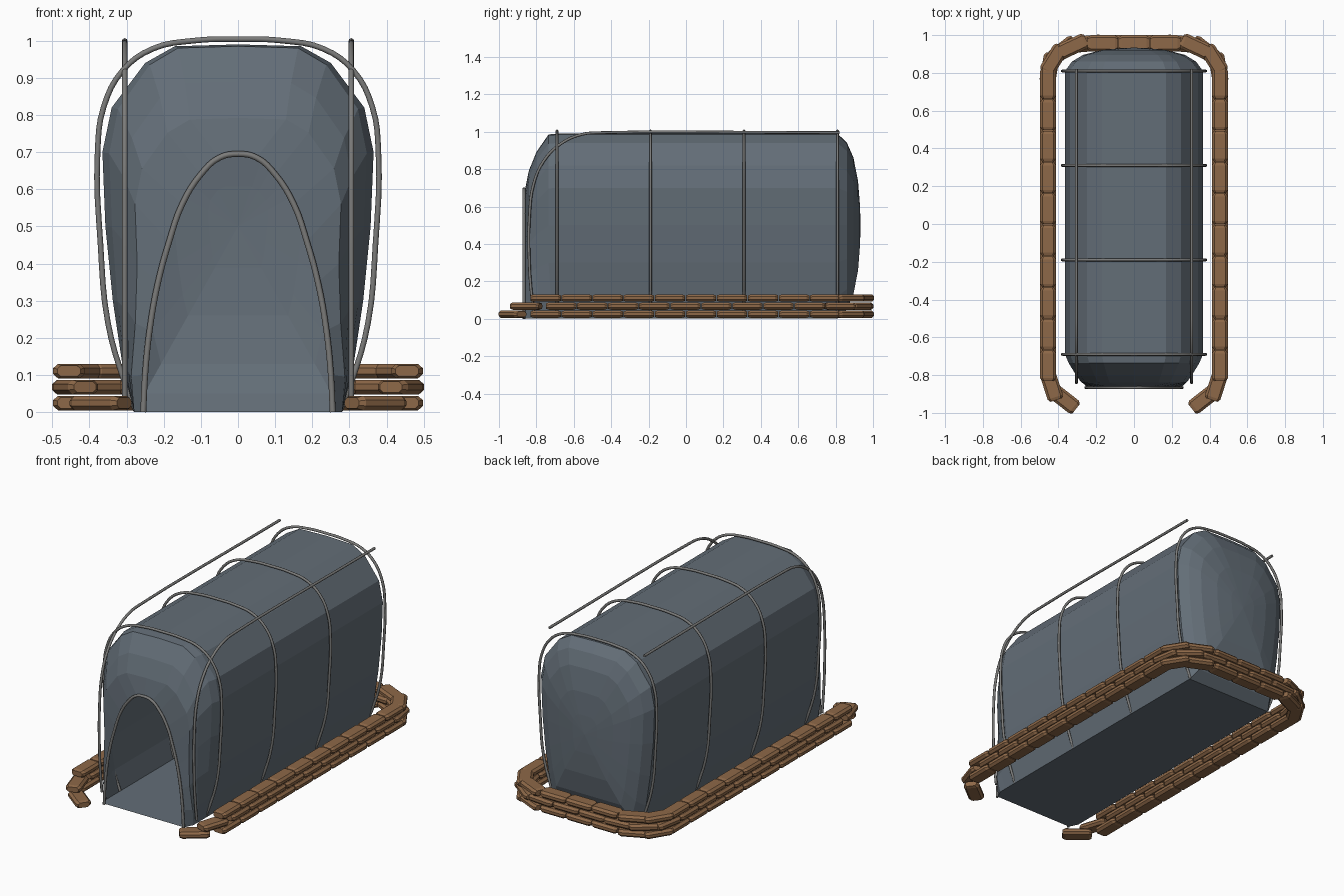
import bpy, bmesh, math
from mathutils import Matrix, Vector

if "Cube" in bpy.data.objects:
    bpy.data.objects.remove(bpy.data.objects["Cube"])


def material(name, rgb):
    m = bpy.data.materials.new(name)
    m.diffuse_color = (*rgb, 1)
    m.use_nodes = True
    m.node_tree.nodes["Principled BSDF"].inputs["Base Color"].default_value = m.diffuse_color
    return m


CANVAS = material("canvas", (0.125, 0.155, 0.185))
METAL = material("metal", (0.2, 0.2, 0.195))
SACK = material("sack", (0.27, 0.14, 0.065))


def add_mesh(name, bm, mat):
    me = bpy.data.meshes.new(name)
    bm.to_mesh(me)
    bm.free()
    me.materials.append(mat)
    ob = bpy.data.objects.new(name, me)
    bpy.context.collection.objects.link(ob)
    return ob


def mirrored(half):
    # half profile runs from the ground to the centre top
    return half + [(-x, z) for x, z in reversed(half[:-1])]


def bridge(bm, a, b):
    n = len(a)
    for i in range(n):
        j = (i + 1) % n
        bm.faces.new((a[i], a[j], b[j], b[i]))


# Canvas shell: tunnel section, domed back, tapered front with arched opening
SECTION = mirrored([(.28, 0), (.31, .12), (.337, .3), (.357, .5), (.365, .7),
                    (.34, .82), (.25, .94), (.17, .985), (0, .99)])
DOOR = mirrored([(.255, 0), (.25, .1), (.238, .22), (.215, .35), (.185, .46),
                 (.15, .56), (.1, .64), (.05, .685), (0, .695)])
bm = bmesh.new()
rings = [[bm.verts.new((x, -.86, z)) for x, z in DOOR]]
for y, sx, sz in [(-.84, .76, .8), (-.80, .84, .9), (-.735, .95, .995), (-.69, 1, 1)]:
    rings.append([bm.verts.new((x * (1 + (sx - 1) * min(1, z / .4)),
                                y + .03 * max(0, 1 - z / .2) * (sx < 1), z * sz))
                  for x, z in SECTION])
for y, s in [(.81, 1), (.86, .9), (.895, .74), (.92, .48), (.93, .22)]:
    rings.append([bm.verts.new((x * s, y, .5 + (z - .5) * s)) for x, z in SECTION])
for a, b in zip(rings, rings[1:]):
    bridge(bm, a, b)
tip = bm.verts.new((0, .934, .5))
last = rings[-1]
for i in range(len(last)):
    bm.faces.new((last[i], last[(i + 1) % len(last)], tip))
bmesh.ops.recalc_face_normals(bm, faces=bm.faces)
add_mesh("tent_canvas", bm, CANVAS)


def pole(name, pts, r=.0075):
    cu = bpy.data.curves.new(name, 'CURVE')
    cu.dimensions = '3D'
    cu.bevel_depth = r
    cu.bevel_resolution = 2
    cu.resolution_u = 4
    cu.use_fill_caps = True
    sp = cu.splines.new('BEZIER')
    sp.bezier_points.add(len(pts) - 1)
    for bp, p in zip(sp.bezier_points, pts):
        bp.co = p
        bp.handle_left_type = bp.handle_right_type = 'AUTO'
    ob = bpy.data.objects.new(name, cu)
    bpy.context.collection.objects.link(ob)
    bpy.ops.object.select_all(action='DESELECT')
    ob.select_set(True)
    bpy.context.view_layer.objects.active = ob
    bpy.ops.object.convert(target='MESH')
    ob = bpy.context.object
    ob.data.materials.clear()
    ob.data.materials.append(METAL)
    bpy.ops.object.shade_smooth_by_angle(angle=math.radians(50))


# Four hoops over the canvas
HOOP = mirrored([(.275, .005), (.305, .08), (.35, .24), (.37, .45), (.378, .7),
                 (.362, .82), (.31, .92), (.23, .978), (.12, 1.0), (0, 1.004)])
for i, y in enumerate((-.69, -.19, .31, .81)):
    pole(f"hoop_pole_{i + 1}", [(x, y, z) for x, z in HOOP])

# Ridge poles bending down at the front
for side, name in ((-1, "left"), (1, "right")):
    pole(f"ridge_pole_{name}", [(side * .305, y, z) for y, z in
         [(.82, .995), (-.45, .995), (-.56, .985), (-.67, .935), (-.76, .845),
          (-.815, .72), (-.837, .55), (-.838, .3), (-.828, .15), (-.815, .04)]])

# Door arch
pole("door_arch_pole", [(x, -.866, z) for x, z in DOOR], .008)


# Sandbags: pillow with a flattened octagonal section and pinched ends
def add_bag(bm, x, y, z, deg):
    w, h = .0425, .0195
    octagon = [(w, -.4 * h), (w, .4 * h), (.7 * w, h), (-.7 * w, h),
               (-w, .4 * h), (-w, -.4 * h), (-.7 * w, -h), (.7 * w, -h)]
    mat = Matrix.Translation((x, y, z)) @ Matrix.Rotation(math.radians(deg), 4, 'Z')
    loops = [[bm.verts.new(mat @ Vector((u, a * s, b * s))) for a, b in octagon]
             for u, s in ((-.081, .74), (-.065, 1), (.065, 1), (.081, .74))]
    for a, b in zip(loops, loops[1:]):
        bridge(bm, a, b)
    bm.faces.new(loops[0])
    bm.faces.new(loops[-1])


PITCH = .166
even = [(.455, -.75 + PITCH * k, 90) for k in range(10)]
even += [(.425, .87, 122), (.325, .94, 155), (.165, .957, 180)]
odd = [(.437, -.855, 72)] + [(.455, -.667 + PITCH * k, 90) for k in range(9)]
odd += [(.447, .823, 100), (.375, .92, 142), (.245, .955, 175), (.083, .957, 180)]
front = [(.37, -.928, 38)]
for name, z, bags, middle in (("bottom", .0245, front + even, True),
                              ("middle", .0675, odd, False),
                              ("top", .1105, even, True)):
    bm = bmesh.new()
    for x, y, d in bags:
        add_bag(bm, x, y, z, d)
        add_bag(bm, -x, y, z, -d)
    if middle:
        add_bag(bm, 0, .957, z, 0)
    bmesh.ops.recalc_face_normals(bm, faces=bm.faces)
    add_mesh(f"sandbags_{name}_row", bm, SACK)
